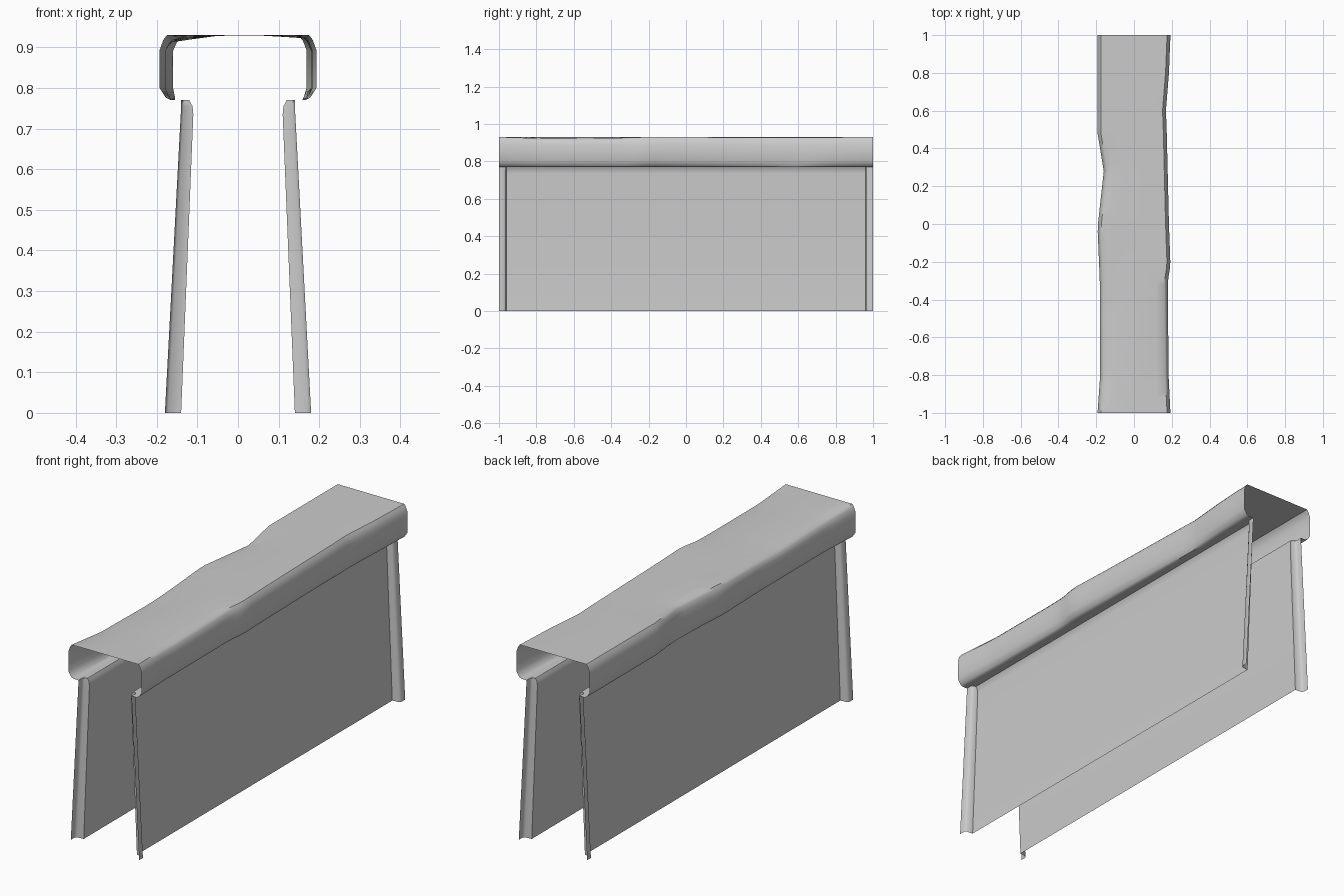
import bpy
import math

if "Cube" in bpy.data.objects:
    bpy.data.objects.remove(bpy.data.objects["Cube"], do_unlink=True)

# One plain grey for the whole shell
grey = bpy.data.materials.new("light_grey")
grey.use_nodes = True
colour = (0.6, 0.6, 0.6, 1)
grey.diffuse_color = colour
grey.node_tree.nodes["Principled BSDF"].inputs["Base Color"].default_value = colour


def sheet(name, rows, angle):
    """Join rows of points into an open surface."""
    n = len(rows[0])
    verts = [p for row in rows for p in row]
    faces = [(i * n + j, i * n + j + 1, (i + 1) * n + j + 1, (i + 1) * n + j)
             for i in range(len(rows) - 1) for j in range(n - 1)]
    mesh = bpy.data.meshes.new(name)
    mesh.from_pydata(verts, [], faces)
    mesh.materials.append(grey)
    obj = bpy.data.objects.new(name, mesh)
    bpy.context.collection.objects.link(obj)
    bpy.ops.object.select_all(action="DESELECT")
    obj.select_set(True)
    bpy.context.view_layer.objects.active = obj
    bpy.ops.object.shade_smooth_by_angle(angle=math.radians(angle))
    return obj


def sample(table, y):
    """Straight-line lookup in a list of (y, value) pairs."""
    for (y0, a), (y1, b) in zip(table, table[1:]):
        if y <= y1:
            return a + (b - a) * (y - y0) / (y1 - y0)
    return table[-1][1]


# Side panels: leaning sheets whose ends step outward into a flange
panel_profile = [(0.14, 0, 0.04), (0.11, 0.735, 0.031), (0.112, 0.755, 0.028),
                 (0.12, 0.77, 0.02), (0.14, 0.77, 0)]      # x, z, step
end_steps = [(0, 0.96), (0.8, 0.963), (1, 0.972), (1, 1)]  # step share, y
stations = [(s, -y) for s, y in reversed(end_steps)] + end_steps

for side, name in ((1, "left_panel"), (-1, "right_panel")):
    rows = [[(side * (x + step * share), y, z) for x, z, step in panel_profile]
            for share, y in stations]
    if side > 0:
        rows.reverse()
    sheet(name, rows[::-1], 50)

# Dents along the cap: inward push per side, and sag of the top corner
push = {1: [(-1, 0), (-0.8, 0.01), (-0.3, 0.014), (-0.22, 0), (0, 0.008),
            (0.5, 0.02), (0.6, 0.024), (0.8, 0.008), (1, 0)],
        -1: [(-1, 0), (-0.8, 0.014), (-0.3, 0.012), (-0.02, 0),
             (0.28, 0.033), (0.48, 0), (1, 0)]}
sag = {1: [(-1, 0), (-0.75, 0.008), (-0.4, 0.006), (-0.2, 0),
           (0.6, 0.003), (1, 0)],
       -1: [(-1, 0), (-0.8, 0.012), (-0.45, 0.018), (0, 0.002),
            (0.3, 0.008), (0.5, 0), (1, 0)]}

# Cap: rounded box section, with lips tucked in over the panels
cap_profile = [(0.14, 0.77, 0, 0), (0.165, 0.77, 0.3, 0), (0.178, 0.776, 0.7, 0),
               (0.193, 0.80, 1, 0), (0.193, 0.893, 1, 0.3), (0.184, 0.918, 1, 0.8),
               (0.175, 0.93, 1, 1), (0.12, 0.93, 0.3, 0.6), (0.05, 0.93, 0, 0.1)]

cap_rows = []
for i in range(51):
    y = -1 + i * 0.04
    half = {s: [(s * (x - p * sample(push[s], y)), y, z - d * sample(sag[s], y))
                for x, z, p, d in cap_profile] for s in (1, -1)}
    cap_rows.append(half[1] + half[-1][::-1])
sheet("dented_cap", cap_rows[::-1], 50)
